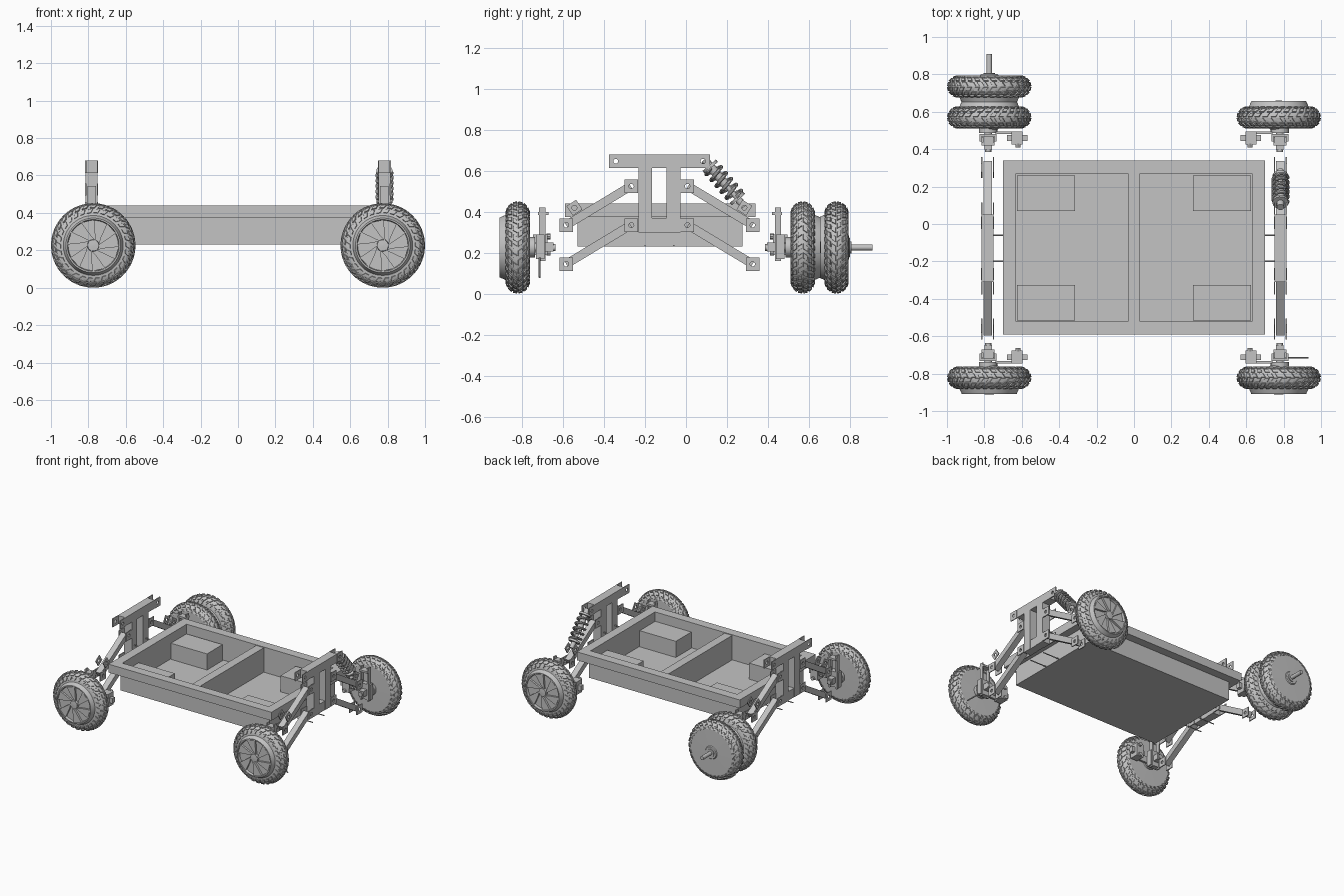
import bpy, bmesh
from math import sin, cos, pi, radians
from mathutils import Vector

cube = bpy.data.objects.get("Cube")
if cube:
    bpy.data.objects.remove(cube, do_unlink=True)

grey = bpy.data.materials.new("plain grey")
grey.use_nodes = True
COLOUR = (0.55, 0.55, 0.55, 1)
grey.diffuse_color = COLOUR
grey.node_tree.nodes["Principled BSDF"].inputs["Base Color"].default_value = COLOUR
round_parts = []


def loft(bm, loops, cap=True, ring=False):
    """Bridge loops of equal length; cap the ends or close them into a ring."""
    rows = [[bm.verts.new(p) for p in loop] for loop in loops]
    n = len(rows[0])
    for k in range(len(rows) if ring else len(rows) - 1):
        a, b = rows[k], rows[(k + 1) % len(rows)]
        for i in range(n):
            j = (i + 1) % n
            bm.faces.new((a[i], a[j], b[j], b[i]))
    if cap and not ring:
        bm.faces.new(rows[0][::-1])
        bm.faces.new(rows[-1])


def mesh_from(name, bm):
    bmesh.ops.recalc_face_normals(bm, faces=bm.faces)
    mesh = bpy.data.meshes.new(name)
    bm.to_mesh(mesh)
    bm.free()
    mesh.materials.append(grey)
    return mesh


def place(name, mesh, smooth=False):
    ob = bpy.data.objects.new(name, mesh)
    bpy.context.collection.objects.link(ob)
    if smooth:
        round_parts.append(ob)
    return ob


def rect(x0, x1, y0, y1, z):
    return [(x0, y0, z), (x1, y0, z), (x1, y1, z), (x0, y1, z)]


def box(name, x0, x1, y0, y1, z0, z1):
    bm = bmesh.new()
    loft(bm, [rect(x0, x1, y0, y1, z0), rect(x0, x1, y0, y1, z1)])
    return place(name, mesh_from(name, bm))


def bar(name, x, a, b, wide, tall):
    """Flat bar in a side plane from (y, z) point a to b."""
    a, b = Vector((x, *a)), Vector((x, *b))
    side = Vector((wide / 2, 0, 0))
    up = (b - a).normalized().cross(Vector((1, 0, 0))) * tall / 2
    bm = bmesh.new()
    loft(bm, [[p - side - up, p + side - up, p + side + up, p - side + up] for p in (a, b)])
    return place(name, mesh_from(name, bm))


def circle(centre, axis, r, n):
    axis = Vector(axis).normalized()
    u = axis.orthogonal().normalized()
    v = axis.cross(u)
    return [Vector(centre) + (u * cos(2 * pi * i / n) + v * sin(2 * pi * i / n)) * r for i in range(n)]


def rod(name, a, b, profile, n=16):
    """Turned part from a to b; profile holds (fraction, radius) pairs."""
    a, b = Vector(a), Vector(b)
    bm = bmesh.new()
    loft(bm, [circle(a.lerp(b, t), b - a, r, n) for t, r in profile])
    return place(name, mesh_from(name, bm), True)


def clevis(name, x, y, z, half=0.033, turn=0.0, gap=0.028):
    """Two square plates, each with a round pin hole."""
    bm = bmesh.new()
    for s in (-1, 1):
        def outline(px, hole):
            pts = []
            for i in range(16):
                a = 2 * pi * i / 16
                r = 0.012 if hole else half / max(abs(cos(a)), abs(sin(a)))
                pts.append((px, y + r * cos(a + turn), z + r * sin(a + turn)))
            return pts
        x0, x1 = x + s * gap, x + s * (gap + 0.007)
        loft(bm, [outline(x0, False), outline(x1, False), outline(x1, True), outline(x0, True)], ring=True)
    return place(name, mesh_from(name, bm))


# Tray: tub with overhanging rim, divider and four corner boxes
bm = bmesh.new()
tub, hole = (-0.64, 0.64, -0.53, 0.275), (-0.63, 0.63, -0.52, 0.27)
rim = (-0.70, 0.70, -0.59, 0.34)
loft(bm, [rect(*tub, 0.23), rect(*tub, 0.375), rect(*rim, 0.375), rect(*rim, 0.44),
          rect(*hole, 0.44), rect(*hole, 0.245)])
place("tray", mesh_from("tray", bm))
box("tray_divider", -0.033, 0.033, -0.52, 0.27, 0.245, 0.435)
for s in (-1, 1):
    for y0 in (-0.515, 0.07):
        x0, x1 = sorted((s * 0.315, s * 0.625))
        box("tray_box", x0, x1, y0, y0 + 0.19, 0.245, 0.37)

# Suspension tower and arms on each side
MID = -0.13
for s in (-1, 1):
    x = s * 0.783
    box("tower_top_bar", x - 0.033, x + 0.033, MID - 0.18, MID + 0.18, 0.615, 0.68)
    box("tower_cross_block", x - 0.03, x + 0.03, MID - 0.04, MID + 0.04, 0.30, 0.37)
    for d in (-1, 1):
        def at(t):
            return MID + d * t
        y0, y1 = sorted((at(0.035), at(0.102)))
        box("tower_post", x - 0.033, x + 0.033, y0, y1, 0.30, 0.615)
        clevis("top_bar_fork", x, at(0.213), 0.647)
        for z in (0.335, 0.525):
            clevis("arm_inner_fork", x, at(0.137), z)
            bar("suspension_arm", x, (at(0.14), z), (at(0.455), z - 0.19), 0.045, 0.042)
            clevis("arm_outer_fork", x, at(0.455), z - 0.19)
            rod("arm_mount_bolt", (s * 0.64, at(0.07), z - 0.1), (x, at(0.07), z - 0.1),
                [(0, 0.004), (1, 0.004)], 8)
        clevis("shock_fork", x, at(0.415), 0.42, 0.028, d * radians(-33))

# Coil-over shock at one corner
top, low = Vector((0.783, 0.09, 0.655)), Vector((0.783, 0.285, 0.425))
rod("shock_body", top, low, [(0, 0.02), (0.12, 0.02), (0.12, 0.043), (0.17, 0.043), (0.17, 0.022),
                             (0.55, 0.022), (0.55, 0.012), (0.8, 0.012), (0.8, 0.043),
                             (0.85, 0.043), (0.85, 0.018), (1, 0.018)])
bm = bmesh.new()
axis = (low - top).normalized()
u, v = Vector((1, 0, 0)), axis.cross(Vector((1, 0, 0)))
coils, loops = 5, []
for i in range(coils * 20 + 1):
    a = 2 * pi * i / 20
    out = u * cos(a) + v * sin(a)
    p = top.lerp(low, 0.17 + 0.63 * i / (coils * 20)) + out * 0.04
    loops.append(circle(p, axis.cross(out), 0.009, 8))
loft(bm, loops)
place("shock_spring", mesh_from("shock_spring", bm), True)

# Wheel meshes, axle along y with the spoked face towards -y
SEG = 64


def ring_of(r, y):
    return [(r * cos(2 * pi * i / SEG), y, r * sin(2 * pi * i / SEG)) for i in range(SEG)]


def tyre_point(theta, phi, lift):
    r = 0.162 + (0.058 + lift) * cos(phi)
    return (r * cos(theta), (0.055 + lift) * sin(phi), r * sin(theta))


bm = bmesh.new()
loft(bm, [[tyre_point(2 * pi * i / SEG, 2 * pi * k / 24, 0) for i in range(SEG)] for k in range(24)], ring=True)
KNOBS = 30
for row, phi_deg in enumerate((-68, -40, -13, 13, 40, 68)):
    for k in range(KNOBS):
        mid = 2 * pi * (k + 0.5 * (row % 2)) / KNOBS
        phi, dp, dt = radians(phi_deg), radians(11), 0.62 * pi / KNOBS
        skew = 0.03 * (1 if phi_deg > 0 else -1)
        corners = ((-1, -1), (1, -1), (1, 1), (-1, 1))
        loft(bm, [[tyre_point(mid + a * dt * w + b * skew, phi + b * dp * w, h) for a, b in corners]
                  for h, w in ((-0.002, 1), (0.006, 0.85))])
tyre_mesh = mesh_from("tyre", bm)

bm = bmesh.new()
hub_profile = [(0.002, -0.070), (0.134, -0.070), (0.138, -0.088), (0.146, -0.088), (0.152, -0.075),
               (0.160, -0.056), (0.186, -0.05), (0.186, 0.052), (0.18, 0.058), (0.05, 0.06),
               (0.045, 0.066), (0.002, 0.066)]
loft(bm, [ring_of(r, y) for r, y in hub_profile])
loft(bm, [ring_of(0.032, -0.07), ring_of(0.03, -0.088), ring_of(0.002, -0.09)])
for k in range(6):
    blade = ((0.028, 0), (0.138, 28), (0.138, 58), (0.055, 46))
    loft(bm, [[(r * cos(radians(a + 60 * k)), y, r * sin(radians(a + 60 * k))) for r, a in blade]
              for y in (-0.069, -0.085)])
hub_mesh = mesh_from("wheel_hub", bm)

WX, WZ, FRONT, REAR = 0.774, 0.226, -0.822, 0.570
for x, y, turned in ((-WX, FRONT, 0), (WX, FRONT, 0), (-WX, REAR, 1), (WX, REAR, 1), (-WX, 0.735, 0)):
    for name, mesh in (("tyre", tyre_mesh), ("wheel_hub", hub_mesh)):
        ob = place(name, mesh, True)
        ob.location = (x, y, WZ)
        ob.rotation_euler.z = pi * turned
rod("spare_axle", (-WX, 0.79, WZ), (-WX, 0.91, WZ),
    [(0, 0.045), (0.08, 0.03), (0.15, 0.03), (0.15, 0.015), (1, 0.015)])

# Knuckle, upright and brake caliper behind each driven wheel
for s in (-1, 1):
    for d, yc in ((-1, FRONT), (1, REAR)):
        x = s * 0.78

        def block(name, xa, xb, near, far, z0, z1):
            ya, yb = sorted((yc - d * near, yc - d * far))
            return box(name, *sorted((s * xa, s * xb)), ya, yb, z0, z1)

        rod("stub_axle", (x, yc - d * 0.05, WZ), (x, yc - d * 0.185, WZ),
            [(0, 0.05), (0.25, 0.05), (0.25, 0.02), (1, 0.017)])
        block("knuckle_block", 0.735, 0.825, 0.09, 0.13, 0.17, 0.29)
        block("knuckle_tip", 0.76, 0.80, 0.13, 0.175, 0.205, 0.25)
        for inner in (0.745, 0.805):
            block("knuckle_upright", inner, inner + 0.01, 0.105, 0.135, 0.16, 0.42)
        block("upright_cap", 0.745, 0.815, 0.10, 0.15, 0.385, 0.40)
        block("caliper_body", 0.595, 0.655, 0.075, 0.145, 0.19, 0.29)
        block("caliper_ear", 0.57, 0.68, 0.095, 0.125, 0.22, 0.26)
        block("caliper_bracket", 0.64, 0.74, 0.075, 0.09, 0.20, 0.25)
        for z in (0.20, 0.28):
            rod("caliper_bolt", (s * 0.62, yc - d * 0.14, z), (s * 0.62, yc - d * 0.16, z),
                [(0, 0.014), (1, 0.014)], 8)
rod("brake_lever", (0.78, -0.715, 0.21), (0.93, -0.715, 0.08), [(0, 0.005), (1, 0.005)], 8)

# Smooth the turned parts while keeping their edges crisp
bpy.ops.object.select_all(action='DESELECT')
for ob in round_parts:
    ob.select_set(True)
bpy.context.view_layer.objects.active = round_parts[0]
bpy.ops.object.shade_smooth_by_angle(angle=radians(32))
